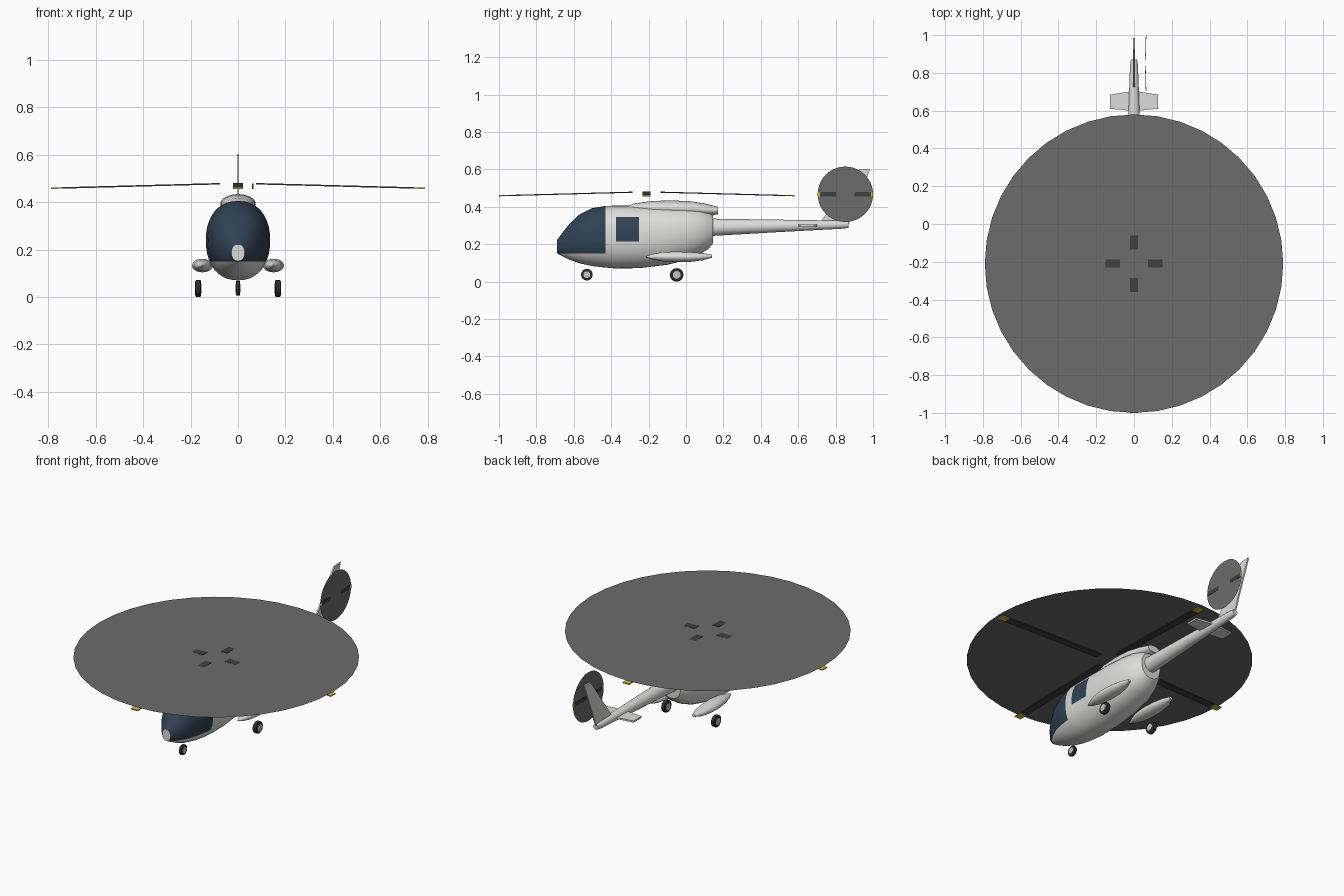
import bpy, bmesh, math
from mathutils import Matrix, Vector

cube = bpy.data.objects.get("Cube")
if cube:
    bpy.data.objects.remove(cube, do_unlink=True)


def material(name, rgb):
    m = bpy.data.materials.new(name)
    m.use_nodes = True
    m.diffuse_color = (*rgb, 1)
    m.node_tree.nodes["Principled BSDF"].inputs["Base Color"].default_value = (*rgb, 1)
    return m


BODY = material("body light grey", (0.72, 0.73, 0.71))
GLASS = material("dark blue glass", (0.03, 0.055, 0.09))
TYRE = material("tyre black", (0.025, 0.025, 0.025))
HUB = material("hub grey", (0.55, 0.56, 0.54))
BLUR = material("rotor disc grey", (0.15, 0.15, 0.155))
BLADE = material("blade dark grey", (0.05, 0.05, 0.05))
YELLOW = material("tip yellow", (0.68, 0.5, 0.04))


def finish(bm, name, mats, smooth=True):
    bmesh.ops.recalc_face_normals(bm, faces=bm.faces)
    mesh = bpy.data.meshes.new(name)
    bm.to_mesh(mesh)
    bm.free()
    for m in mats:
        mesh.materials.append(m)
    ob = bpy.data.objects.new(name, mesh)
    bpy.context.collection.objects.link(ob)
    if smooth:
        bpy.ops.object.select_all(action="DESELECT")
        ob.select_set(True)
        bpy.context.view_layer.objects.active = ob
        bpy.ops.object.shade_smooth_by_angle(angle=math.radians(35))
    return ob


def loft(stations, x=0, power=2, sides=32):
    """Skin superellipse rings given as (y, bottom, top, half width)."""
    bm = bmesh.new()
    rings = []
    for y, low, high, half in stations:
        ring = []
        for i in range(sides):
            a = math.tau * i / sides
            c, s = math.cos(a), math.sin(a)
            px = math.copysign(abs(c) ** (2 / power), c) * half
            pz = math.copysign(abs(s) ** (2 / power), s) * (high - low) / 2
            ring.append(bm.verts.new((x + px, y, (low + high) / 2 + pz)))
        rings.append(ring)
    for a, b in zip(rings, rings[1:]):
        for i in range(sides):
            j = (i + 1) % sides
            bm.faces.new((a[i], a[j], b[j], b[i]))
    bm.faces.new(rings[0])
    bm.faces.new(rings[-1])
    return bm


def cut(bm, point, normal):
    geom = bm.verts[:] + bm.edges[:] + bm.faces[:]
    bmesh.ops.bisect_plane(bm, geom=geom, plane_co=point, plane_no=normal)


# Fuselage with windscreen and side windows cut into its skin
bm = loft([(-.69, .152, .222, .028), (-.66, .135, .262, .055), (-.62, .116, .312, .082),
           (-.57, .098, .358, .106), (-.5, .083, .393, .126), (-.43, .075, .405, .134),
           (-.375, .07, .406, .136), (-.25, .072, .406, .136), (-.1, .09, .403, .135),
           (0, .115, .398, .125), (.07, .145, .39, .108), (.12, .175, .375, .085),
           (.145, .205, .355, .065)], power=2.2, sides=40)
for z in (.15, .215, .345):
    cut(bm, (0, 0, z), (0, 0, 1))
bmesh.ops.recalc_face_normals(bm, faces=bm.faces)
for f in bm.faces:
    c = f.calc_center_median()
    windscreen = c.y < -.43 and c.z > .15 and abs(f.normal.y) < .99
    window = -.375 < c.y < -.25 and .215 < c.z < .345
    f.material_index = int(windscreen or window)
finish(bm, "fuselage", [BODY, GLASS])

# Engine cowl on the roof
finish(loft([(-.33, .375, .395, .02), (-.28, .365, .418, .05), (-.18, .355, .431, .07),
             (-.08, .35, .434, .075), (.02, .35, .43, .07), (.1, .35, .418, .058),
             (.17, .36, .4, .04)]), "engine_cowl", [BODY])

# Tail boom with a rounded end
finish(loft([(.1, .242, .337, .046), (.5, .265, .331, .033), (.84, .283, .326, .021),
             (.87, .288, .322, .016)], sides=24), "tail_boom", [BODY])


def plate(name, outline, thick, axis):
    """Extrude a flat outline evenly to both sides along an axis."""
    bm = bmesh.new()
    step = Vector(axis) * thick
    face = bm.faces.new([bm.verts.new(Vector(p) - step / 2) for p in outline])
    out = bmesh.ops.extrude_face_region(bm, geom=[face])
    bmesh.ops.translate(bm, vec=step, verts=[g for g in out["geom"] if isinstance(g, bmesh.types.BMVert)])
    return finish(bm, name, [BODY], smooth=False)


# Swept fin and tailplane
plate("tail_fin", [(0, .72, .32), (0, .87, .31), (0, .985, .602), (0, .925, .598)], .009, (1, 0, 0))
plate("tailplane", [(-.127, .61, .3), (0, .598, .3), (.127, .61, .3),
                    (.127, .685, .3), (0, .705, .3), (-.127, .685, .3)], .01, (0, 0, 1))


# Wheels
def wheel(name, x, y, z, radius, width):
    turn = Matrix.Translation((x, y, z)) @ Matrix.Rotation(math.pi / 2, 4, "Y")
    bm = bmesh.new()
    bmesh.ops.create_cone(bm, cap_ends=True, segments=24, radius1=radius, radius2=radius,
                          depth=width, matrix=turn)
    rims = [e for e in bm.edges if e.calc_face_angle() > 1]
    bmesh.ops.bevel(bm, geom=rims, offset=width * .25, segments=2, affect="EDGES", profile=.5)
    finish(bm, name + "_tyre", [TYRE])
    bm = bmesh.new()
    bmesh.ops.create_cone(bm, cap_ends=True, segments=20, radius1=radius * .58,
                          radius2=radius * .58, depth=width + .003, matrix=turn)
    finish(bm, name + "_hub", [HUB])


wheel("nose_wheel", 0, -.53, .037, .031, .018)
for side, label in ((1, "left"), (-1, "right")):
    wheel(label + "_main_wheel", side * .168, -.05, .036, .036, .025)
    # Side pods
    finish(loft([(-.215, .13, .136, .004), (-.18, .118, .147, .02), (-.13, .109, .157, .036),
                 (-.06, .104, .161, .044), (.02, .105, .158, .042), (.09, .114, .152, .03),
                 (.14, .128, .144, .01)], x=side * .15, sides=24), label + "_side_pod", [BODY])


# Rotors
def rotor(name, frame, radius, root, chord, thick, tip, drop, angles, disc_height):
    bm = bmesh.new()
    bmesh.ops.create_circle(bm, cap_ends=True, segments=40, radius=radius,
                            matrix=frame @ Matrix.Translation((0, 0, disc_height)))
    finish(bm, name + "_disc", [BLUR], smooth=False)
    for n, angle in enumerate(angles):
        bm = bmesh.new()
        bmesh.ops.create_cube(bm, size=1)
        for v in bm.verts:
            share = v.co.x + .5
            v.co = (root + share * (radius - root), v.co.y * chord, v.co.z * thick + share * drop)
        cut(bm, (radius - tip, 0, 0), (1, 0, 0))
        for f in bm.faces:
            f.material_index = int(f.calc_center_median().x > radius - tip)
        bm.transform(frame @ Matrix.Rotation(math.radians(angle), 4, "Z"))
        finish(bm, f"{name}_blade_{n + 1}", [BLADE, YELLOW], smooth=False)


rotor("main_rotor", Matrix.Translation((0, -.21, .478)), .79, .075, .043, .006, .05, -.019,
      (0, 90, 180, 270), .001)
rotor("tail_rotor", Matrix.Translation((.06, .852, .467)) @ Matrix.Rotation(math.pi / 2, 4, "Y"),
      .148, .017, .024, .003, .012, .004, (90, 270), .0025)
